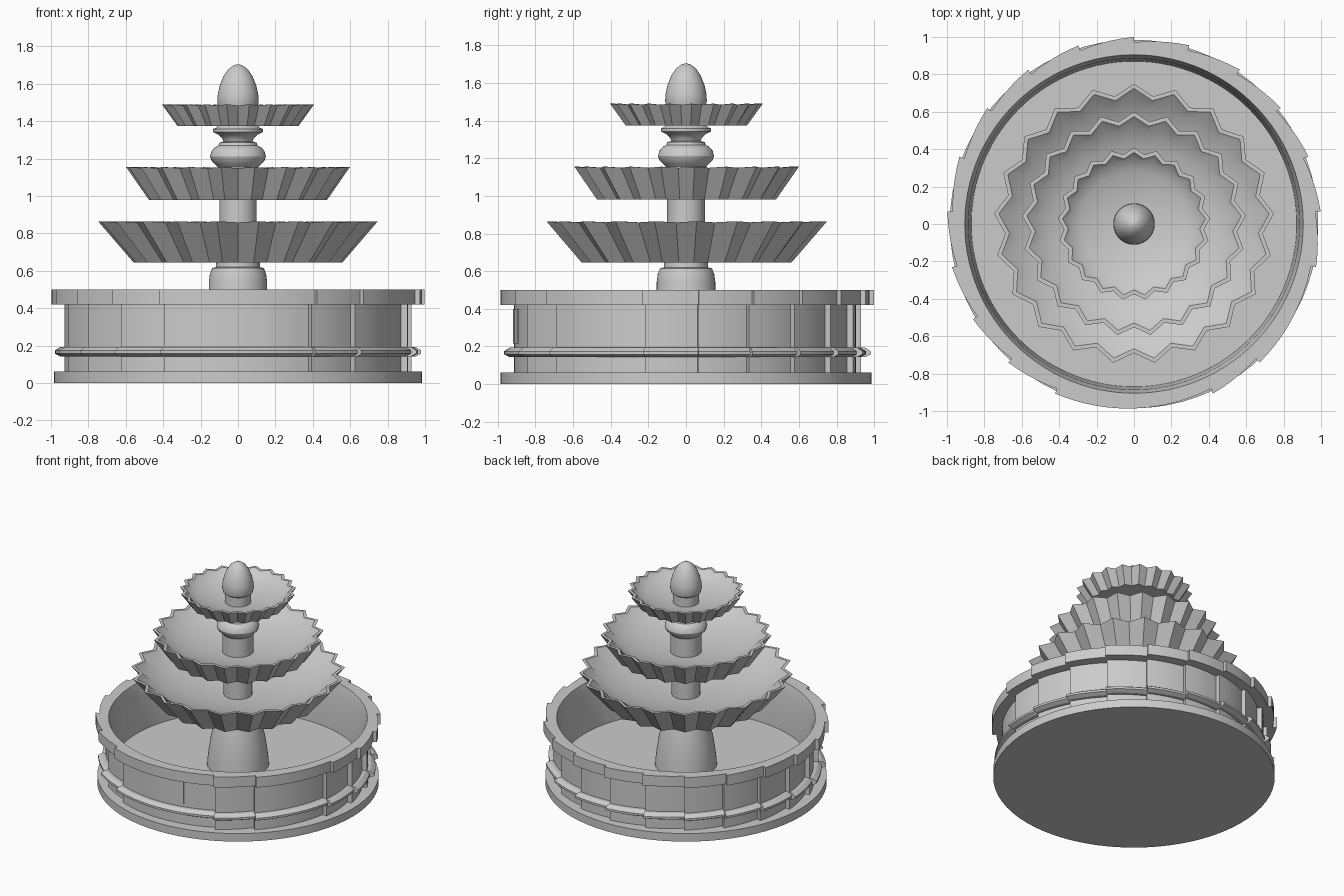
import bpy, bmesh
from math import sin, cos, pi, radians

if "Cube" in bpy.data.objects:
    bpy.data.objects.remove(bpy.data.objects["Cube"])

def make(name, lofts, angle=30):
    """Each loft is a list of point rings; rings are bridged and the ends capped."""
    bm = bmesh.new()
    for rings in lofts:
        vs = [[bm.verts.new(p) for p in ring] for ring in rings]
        n = len(vs[0])
        for a, b in zip(vs, vs[1:]):
            for i in range(n):
                j = (i + 1) % n
                bm.faces.new((a[i], a[j], b[j], b[i]))
        bm.faces.new(vs[0][::-1])
        bm.faces.new(vs[-1])
    bmesh.ops.recalc_face_normals(bm, faces=bm.faces)
    me = bpy.data.meshes.new(name)
    bm.to_mesh(me)
    bm.free()
    ob = bpy.data.objects.new(name, me)
    bpy.context.collection.objects.link(ob)
    bpy.ops.object.select_all(action='DESELECT')
    ob.select_set(True)
    bpy.context.view_layer.objects.active = ob
    bpy.ops.object.shade_smooth_by_angle(angle=radians(angle))
    return ob

def polar(r, t, z):
    # t = 0 is the front (-y), increasing towards +x
    return (r * sin(t), -r * cos(t), z)

def lathe(name, profile, n=48):
    return make(name, [[[polar(r, 2 * pi * i / n, z) for i in range(n)] for r, z in profile]])

def arc_block(t0, t1, steps, profile):
    # profile points: (radius at start, radius at end, z)
    out = []
    for k in range(steps + 1):
        f = k / steps
        t = radians(t0 + (t1 - t0) * f)
        out.append([polar(a + (b - a) * f, t, z) for a, b, z in profile])
    return out

# Plinth and pool floor
lathe("plinth", [(.985, 0), (.985, .062)], 72)
lathe("pool_floor", [(.875, .06), (.875, .14)], 72)

# Pool wall: wide front block, one double block, the rest equal; each steps out at its start
wall_profile = [(.93, .895, .06), (.93, .895, .42), (1.0, .972, .42), (1.0, .972, .5),
                (.905, .905, .5), (.885, .885, .42), (.87, .87, .14), (.87, .87, .06)]
band_profile = [(.88, .88, .143), (.952, .922, .143), (.982, .950, .158), (.982, .950, .174),
                (.952, .922, .193), (.88, .88, .193)]
step = 310 / 18
cuts = [-25, 25] + [25 + step * i for i in range(1, 19) if i != 2]
spans = [(a, b, round((b - a) / 3.4)) for a, b in zip(cuts, cuts[1:])]
make("pool_wall", [arc_block(*s, wall_profile) for s in spans])
make("wall_moulding", [arc_block(*s, band_profile) for s in spans], 15)

# Front panel, slightly proud of the wall
make("front_panel", [arc_block(-10.3, 10.3, 6, [(.925, .911, .215), (.925, .911, .4),
                                               (.898, .898, .4), (.898, .898, .215)])])

# Fluted bowls with a smooth concave inside
def bowl(name, r, r_low, z0, z1, z_mid, teeth=21):
    n = teeth * 2
    def ring(rad, z, amp, dip=0):
        return [polar(rad * (1 - amp * (i % 2 == 0)), 2 * pi * i / n, z - dip * (i % 2 == 0))
                for i in range(n)]
    h = z1 - z_mid
    rings = [ring(.05, z0, 0), ring(r_low, z0, .08), ring(r, z1, .08, .006),
             ring(r - .025, z1, .08, .006)]
    for f, hf, amp in ((.86, .70, .035), (.7, .44, 0), (.5, .2, 0), (.3, .07, 0)):
        rings.append(ring(r * f, z_mid + h * hf, amp))
    rings.append(ring(.05, z_mid, 0))
    ob = make(name, [rings], 22)
    # keep only the outside and the rim crisp
    for e in ob.data.edges:
        if max(e.vertices) >= 4 * n:
            e.use_edge_sharp = False
    return ob

bowl("lower_bowl", .75, .56, .645, .865, .68)
bowl("middle_bowl", .60, .478, .98, 1.155, 1.008)
bowl("upper_bowl", .408, .325, 1.375, 1.49, 1.39)

# Turned stem sections and finial
lathe("pedestal", [(.217, .13), (.212, .2), (.195, .33), (.17, .45), (.156, .5), (.156, .54),
                   (.15, .585), (.138, .615), (.118, .62), (.115, .66)])
lathe("lower_stem", [(.1, .66), (.1, .99)])
lathe("upper_stem", [(.108, .99), (.108, 1.155), (.122, 1.17), (.142, 1.19), (.149, 1.212),
                     (.142, 1.24), (.122, 1.262), (.105, 1.27), (.1, 1.285), (.078, 1.292),
                     (.085, 1.31), (.105, 1.328), (.134, 1.342), (.134, 1.358), (.115, 1.366),
                     (.1, 1.385)])
lathe("finial", [(.09, 1.38), (.09, 1.465), (.104, 1.475), (.111, 1.505), (.108, 1.545),
                 (.098, 1.59), (.078, 1.64), (.052, 1.678), (.025, 1.698), (.006, 1.704)])
